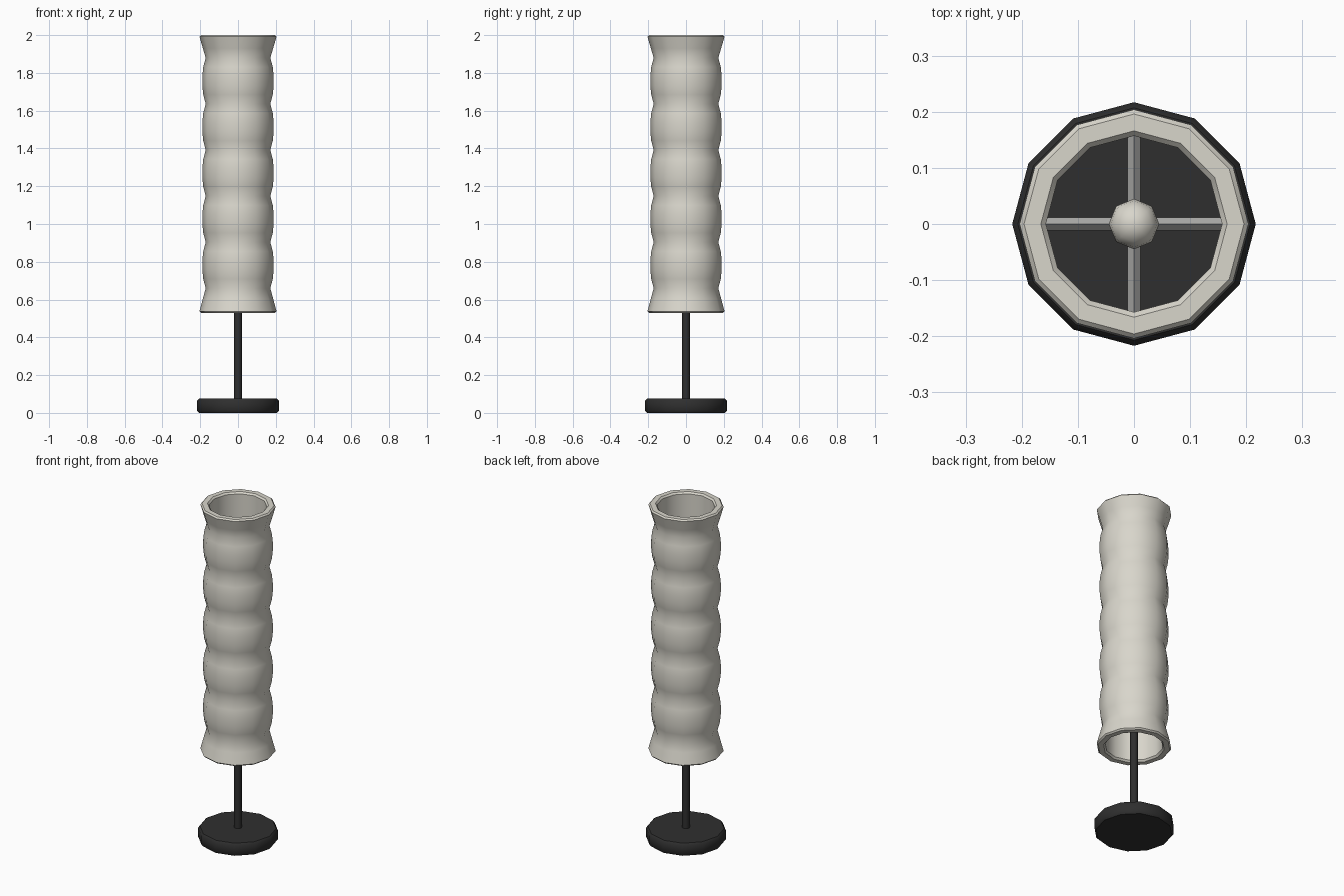
import bpy, math

if "Cube" in bpy.data.objects:
    bpy.data.objects.remove(bpy.data.objects["Cube"])

def material(name, rgb):
    m = bpy.data.materials.new(name)
    m.diffuse_color = (*rgb, 1)
    m.use_nodes = True
    m.node_tree.nodes["Principled BSDF"].inputs["Base Color"].default_value = m.diffuse_color
    return m

cream = material("warm white", (0.69, 0.67, 0.60))
black = material("charcoal", (0.028, 0.028, 0.028))
grey = material("brushed grey", (0.40, 0.40, 0.39))

def finish(ob, mat, angle=40):
    ob.data.materials.append(mat)
    bpy.ops.object.select_all(action='DESELECT')
    ob.select_set(True)
    bpy.context.view_layer.objects.active = ob
    bpy.ops.object.shade_smooth_by_angle(angle=math.radians(angle))
    return ob

def lathe(name, profile, sides, mat, closed=False, angle=40):
    """Revolve (radius, height) points; an open profile gets flat caps."""
    n = len(profile)
    verts = [(r * math.cos(2 * math.pi * s / sides), r * math.sin(2 * math.pi * s / sides), z)
             for s in range(sides) for r, z in profile]
    faces = []
    for s in range(sides):
        a, b = s * n, (s + 1) % sides * n
        for i in range(n if closed else n - 1):
            j = (i + 1) % n
            faces.append((a + i, b + i, b + j, a + j))
    if not closed:
        faces.append([s * n for s in reversed(range(sides))])
        faces.append([s * n + n - 1 for s in range(sides)])
    me = bpy.data.meshes.new(name)
    me.from_pydata(verts, [], faces)
    ob = bpy.data.objects.new(name, me)
    bpy.context.collection.objects.link(ob)
    return finish(ob, mat, angle)

# weighted foot and pole
lathe("base", [(0.207, 0), (0.217, 0.012), (0.217, 0.063), (0.207, 0.075)], 12, black)
lathe("pole", [(0.021, 0.07), (0.021, 1.27)], 8, black, angle=50)

# shade: flared ends, five bulging rings, straight inner wall
bottom, top, low, high, rings = 0.53, 2.0, 0.66, 1.88, 5
outer = [(0.196, bottom), (0.204, bottom + 0.008), (0.186, 0.605)]
pitch = (high - low) / rings
for k in range(rings):
    for t, r in ((0, 0.171), (0.2, 0.184), (0.4, 0.189), (0.6, 0.189), (0.8, 0.184)):
        outer.append((r, low + pitch * (k + t)))
outer += [(0.171, high), (0.186, 1.93), (0.204, top - 0.008), (0.196, top)]
inner = [(0.166, top), (0.157, top - 0.01), (0.157, bottom + 0.01), (0.166, bottom)]
lathe("shade", outer + inner, 12, cream, closed=True)

# four-way support inside the shade
for i, name in enumerate(("support_bar_x", "support_bar_y")):
    bpy.ops.mesh.primitive_cylinder_add(vertices=4, radius=0.012, depth=0.316, location=(0, 0, 1.26),
                                        rotation=(0, math.pi / 2, 0) if i == 0 else (math.pi / 2, 0, 0))
    bar = bpy.context.object
    bar.name = name
    finish(bar, grey)

# bulb
bpy.ops.mesh.primitive_uv_sphere_add(segments=8, ring_count=8, radius=0.045, location=(0, 0, 1.30))
bulb = bpy.context.object
bulb.name = "bulb"
finish(bulb, cream, 60)
